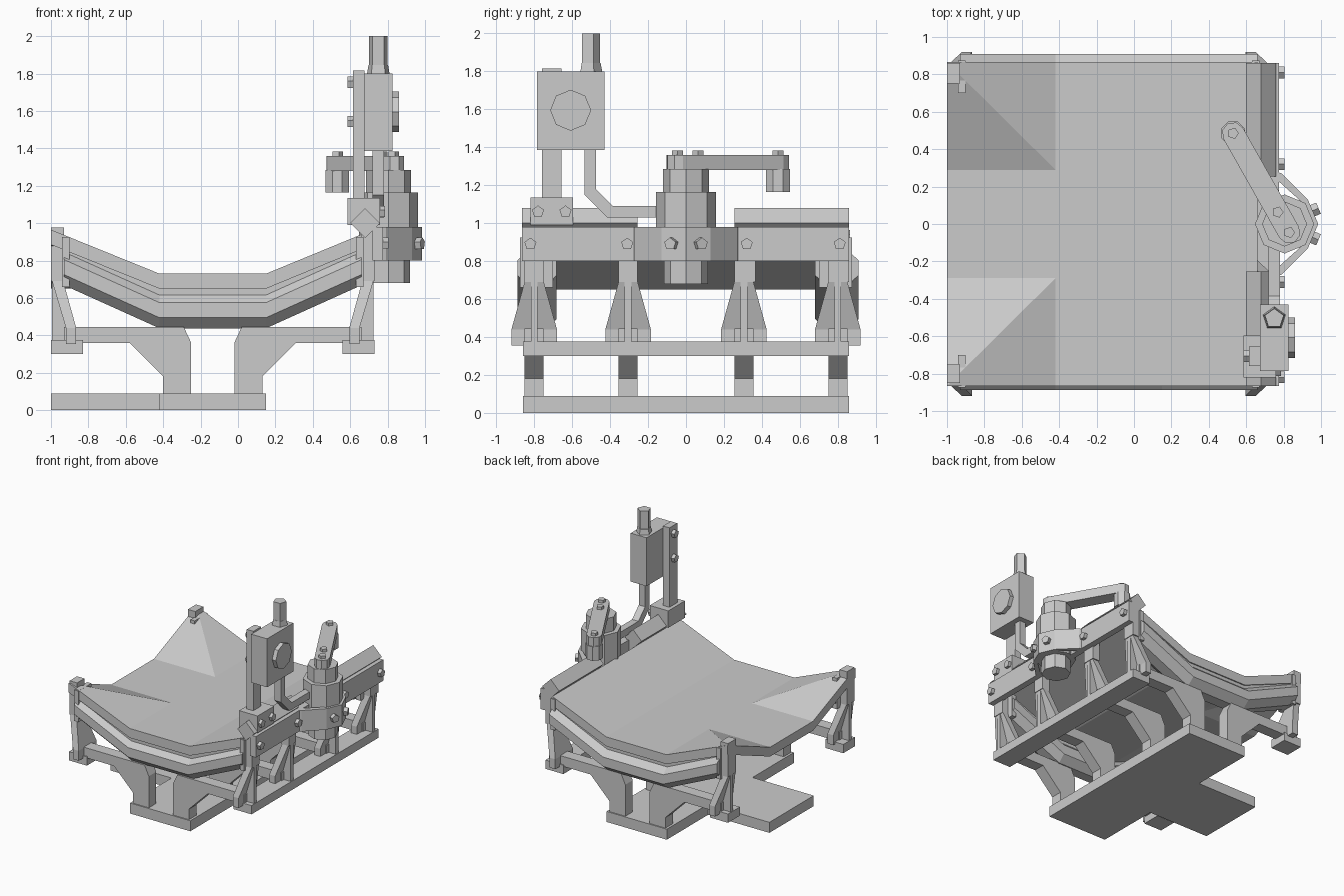
import bpy, bmesh
from math import cos, sin, pi, radians
from mathutils import Vector

if "Cube" in bpy.data.objects:
    bpy.data.objects.remove(bpy.data.objects["Cube"])


def make(name, bm):
    bmesh.ops.recalc_face_normals(bm, faces=bm.faces[:])
    me = bpy.data.meshes.new(name)
    bm.to_mesh(me)
    bm.free()
    ob = bpy.data.objects.new(name, me)
    bpy.context.collection.objects.link(ob)
    return ob


def loft(name, rings):
    """Skin equal-length rings of points and cap both ends."""
    bm = bmesh.new()
    vs = [[bm.verts.new(p) for p in r] for r in rings]
    n = len(rings[0])
    for a, b in zip(vs, vs[1:]):
        for i in range(n):
            j = (i + 1) % n
            bm.faces.new((a[i], a[j], b[j], b[i]))
    bm.faces.new(vs[0])
    bm.faces.new(vs[-1])
    return make(name, bm)


def rect(x0, x1, y0, y1, z):
    return [(x0, y0, z), (x1, y0, z), (x1, y1, z), (x0, y1, z)]


def box(name, x0, x1, y0, y1, z0, z1):
    return loft(name, [rect(x0, x1, y0, y1, z0), rect(x0, x1, y0, y1, z1)])


def prism_y(name, pts, y0, y1):
    return loft(name, [[(x, y, z) for x, z in pts] for y in (y0, y1)])


def prism_z(name, pts, z0, z1):
    return loft(name, [[(x, y, z) for x, y in pts] for z in (z0, z1)])


def cyl(name, n, r, p0, p1, rot=0.0, r2=None):
    """n-sided cylinder between two points."""
    p0, p1 = Vector(p0), Vector(p1)
    d = (p1 - p0).normalized()
    u = Vector((1, 0, 0)) if abs(d.z) > 0.9 else Vector((0, 0, 1))
    v = d.cross(u)
    ring = lambda c, q: [c + q * (cos(rot + 2 * pi * i / n) * u + sin(rot + 2 * pi * i / n) * v) for i in range(n)]
    return loft(name, [ring(p0, r), ring(p1, r2 or r)])


def bolt(name, p, d, r=0.033, l=0.03):
    p, d = Vector(p), Vector(d).normalized()
    return cyl(name, 5, r, p - d * 0.01, p + d * l)


def mx(x, right):
    """Mirror across the trough centre line x = -0.135."""
    return -0.27 - x if right else x


# T-shaped base plate
prism_z("base_plate", [(-1, -0.3), (-0.42, -0.3), (-0.42, -0.86), (0.15, -0.86),
                       (0.15, 0.86), (-0.42, 0.86), (-0.42, 0.3), (-1, 0.3)], 0, 0.09)

# Bracket ribs, foot rail and pads, slanted legs, top posts
RIB = [(-0.93, 0.445), (-0.29, 0.445), (-0.25, 0.36), (-0.25, 0.08), (-0.4, 0.08),
       (-0.4, 0.18), (-0.58, 0.36), (-0.93, 0.36)]
box("foot_rail", 0.56, 0.73, -0.86, 0.86, 0.3, 0.375)
for right in (False, True):
    for y in ((-0.8, -0.305, 0.305, 0.8) if right else (-0.8, 0.8)):
        prism_y("rib", [(mx(x, right), z) for x, z in RIB], y - 0.05, y + 0.05)
        loft("leg_flange", [rect(mx(a, right), mx(b, right), y - w, y + w, z) for a, b, w, z in (
            (-0.92, -0.865, 0.12, 0.355), (-0.92, -0.865, 0.12, 0.44), (-1, -0.94, 0.045, 0.71))])
        prism_y("leg_web", [(mx(x, right), z) for x, z in
                            ((-0.995, 0.37), (-0.9, 0.37), (-0.9, 0.44), (-0.97, 0.7), (-0.995, 0.7))],
                y - 0.018, y + 0.018)
        xs = sorted((mx(-1, right), mx(-0.93, right)))
        box("post", *xs, y - 0.05, y + 0.06 if y > 0 else y + 0.05, 0.69, 0.978)
        if not right:
            s = 1 if y > 0 else -1
            box("foot_pad", -1, -0.83, *sorted((s * 0.7, s * 0.86)), 0.3, 0.375)
for s in (-1, 1):
    for right in (False, True):
        xs = sorted((mx(-0.94, right), mx(-0.9, right)))
        box("beam_end_plate", *xs, *sorted((s * 0.7, s * 0.875)), 0.66, 0.925)

# Trough sheet with a dipped spout on the left side
bm = bmesh.new()
XS, YS = (-1, -0.42, 0.15, 0.66), (-0.865, -0.29, 0.29, 0.865)
zt = lambda i, j: 0.965 if i == 0 and j in (0, 3) else (0.94 if i == 3 else 0.73)
g = [[bm.verts.new((XS[i], YS[j], zt(i, j))) for j in range(4)] for i in range(4)]
for i in range(3):
    for j in range(3):
        a, b, c, d = g[i][j], g[i + 1][j], g[i + 1][j + 1], g[i][j + 1]
        if i == 0 and j == 0:
            bm.faces.new((a, b, c)); bm.faces.new((a, c, d))
        elif i == 0 and j == 2:
            bm.faces.new((a, b, d)); bm.faces.new((b, c, d))
        else:
            bm.faces.new((a, b, c, d))
ext = bmesh.ops.extrude_face_region(bm, geom=bm.faces[:], use_keep_orig=True)
for v in ext["geom"]:
    if isinstance(v, bmesh.types.BMVert):
        v.co.z -= 0.08
make("trough_sheet", bm)

# Bent octagonal side beams with a narrow strip above
PATH = [(-0.93, 0.765), (-0.42, 0.535), (0.15, 0.535), (0.66, 0.765)]
for yc, r in ((-0.785, 0.103), (0.795, 0.115)):
    sec = [(r * cos(pi / 8 + i * pi / 4) / cos(pi / 8), 0.097 * sin(pi / 8 + i * pi / 4) / cos(pi / 8))
           for i in range(8)]
    loft("side_beam", [[(x, yc + a, z + b) for a, b in sec] for x, z in PATH])
    loft("beam_strip", [[(x, yc + a, z + b) for a, b in
                         ((-0.06, 0.08), (0.06, 0.08), (0.06, 0.13), (-0.06, 0.13))] for x, z in PATH])

# Right rail with bolts, and the split diamond bar on top
box("rail", 0.72, 0.775, -0.865, 0.86, 0.8, 0.98)
for y in (-0.82, -0.31, 0.32, 0.81):
    bolt("rail_bolt", (0.775, y, 0.89), (1, 0, 0))
DIAMOND = [(0.6, 1.0), (0.68, 0.92), (0.76, 1.0), (0.68, 1.08)]
prism_y("diamond_bar", DIAMOND, -0.865, -0.255)
prism_y("diamond_bar", DIAMOND, 0.255, 0.86)

# Octagonal motor and its strap
MX = 0.805
for n, r, z0, z1 in (("motor_lower", 0.115, 0.68, 0.82), ("motor_body", 0.158, 0.8, 1.165),
                     ("motor_cap", 0.12, 1.165, 1.285)):
    cyl(n, 8, r, (MX, 0, z0), (MX, 0, z1))
prism_z("motor_strap", [(0.76, -0.28), (0.79, -0.27), (0.93, -0.13), (0.985, 0), (0.93, 0.13), (0.79, 0.27),
                        (0.76, 0.28), (0.76, 0.24), (0.905, 0.11), (0.955, 0), (0.905, -0.11), (0.76, -0.24)],
        0.8, 0.98)
for s in (-1, 1):
    bolt("strap_bolt", (0.957, s * 0.072, 0.89), (0.92, s * 0.39, 0), 0.034, 0.032)

# Swing arm with rounded ends
A, B = Vector((0.83, -0.045, 0)), Vector((0.53, 0.485, 0))
d = (A - B).normalized()
p = Vector((-d.y, d.x, 0))
outline = [c + 0.06 * (sg * sin(t) * d + sg * cos(t) * p) for c, sg in ((A, 1), (B, -1))
           for t in (radians(k) for k in (0, 45, 90, 135, 180))]
prism_z("swing_arm", [(q.x, q.y) for q in outline], 1.28, 1.36)
for q in (A, A - d * 0.125, B):
    bolt("arm_bolt", (q.x, q.y, 1.36), (0, 0, 1), 0.031, 0.023)
cyl("arm_roller", 8, 0.068, (B.x, B.y, 1.165), (B.x, B.y, 1.285), pi / 8)

# Instrument column, clamp and bolts
box("column_clamp", 0.585, 0.76, -0.82, -0.595, 0.99, 1.135)
box("column", 0.615, 0.677, -0.76, -0.655, 1.1, 1.815)
for y in (-0.78, -0.635):
    bolt("clamp_bolt", (0.76, y, 1.06), (1, 0, 0), 0.033, 0.025)
for z in (1.75, 1.54):
    bolt("column_bolt", (0.615, -0.707, z), (-1, 0, 0))

# Instrument box with dial, top knob and hose
box("instrument_box", 0.675, 0.825, -0.785, -0.43, 1.385, 1.8)
cyl("dial", 8, 0.108, (0.82, -0.608, 1.595), (0.86, -0.608, 1.595))
cyl("knob_base", 5, 0.065, (0.75, -0.505, 1.79), (0.75, -0.505, 1.845), pi / 2, 0.055)
cyl("knob", 5, 0.053, (0.75, -0.505, 1.83), (0.75, -0.505, 2.0), pi / 2)
HOSE = [(-0.535, 1.4, -0.475, 1.4), (-0.535, 1.15, -0.475, 1.18),
        (-0.415, 1.03, -0.385, 1.09), (-0.1, 1.03, -0.1, 1.09)]
loft("hose", [[(0.72, a, b), (0.78, a, b), (0.78, c, e), (0.72, c, e)] for a, b, c, e in HOSE])
